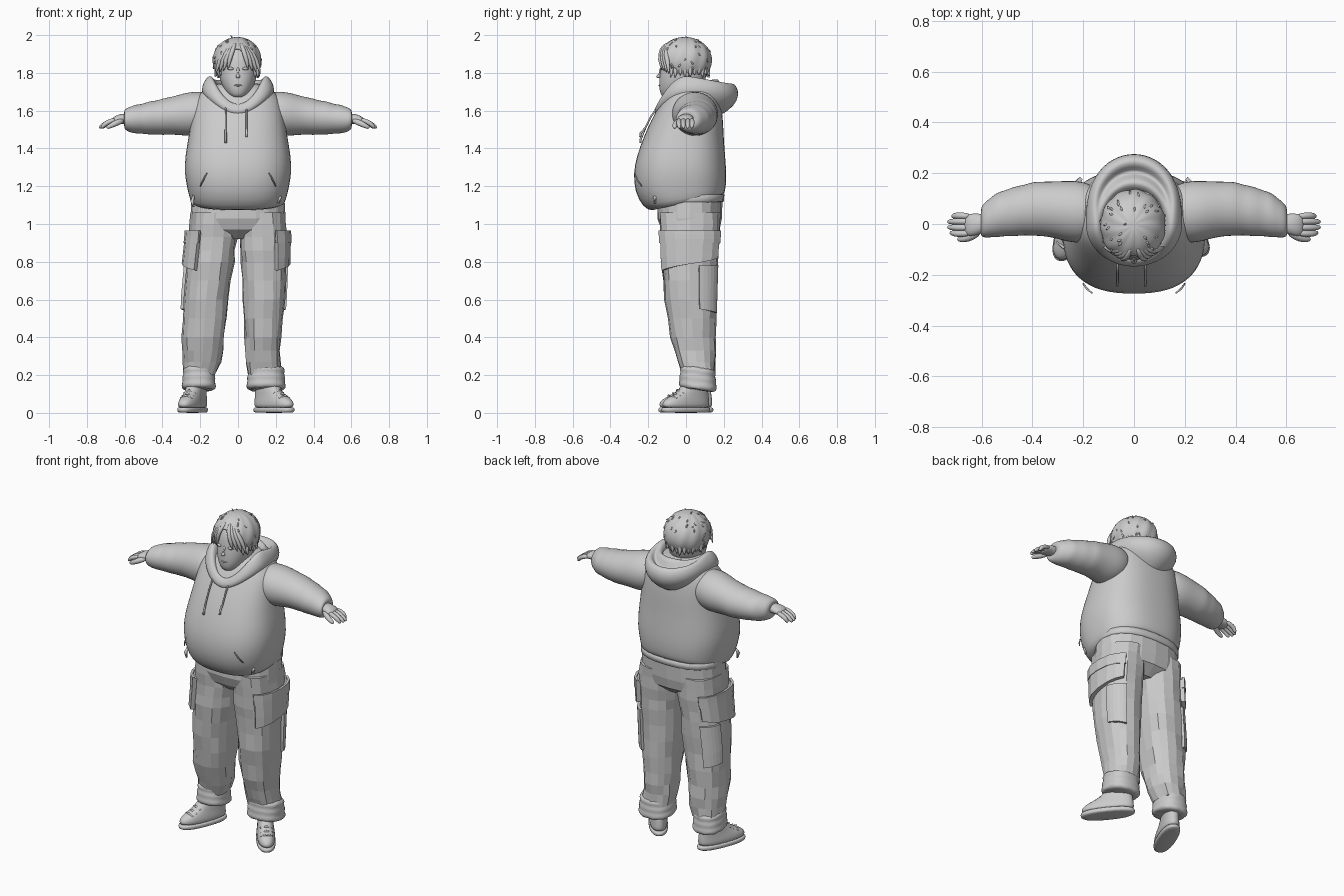
import bpy, bmesh, math, random
from mathutils import Vector

random.seed(4)
TAU = 2 * math.pi


def add(name, geo, smooth=True, sub=0, mirror=False, solid=0):
    me = bpy.data.meshes.new(name)
    me.from_pydata([tuple(v) for v in geo[0]], [], geo[1])
    bm = bmesh.new()
    bm.from_mesh(me)
    bmesh.ops.recalc_face_normals(bm, faces=bm.faces)
    bm.to_mesh(me)
    bm.free()
    for p in me.polygons:
        p.use_smooth = smooth
    ob = bpy.data.objects.new(name, me)
    bpy.context.collection.objects.link(ob)
    if mirror:
        ob.modifiers.new("Mirror", 'MIRROR')
    if solid:
        m = ob.modifiers.new("Solidify", 'SOLIDIFY')
        m.thickness, m.offset = solid, 0
    if sub:
        m = ob.modifiers.new("Subsurf", 'SUBSURF')
        m.levels = m.render_levels = sub
    return ob


def loft(rings, caps=True):
    n = len(rings[0])
    verts = [p for r in rings for p in r]
    faces = [(i * n + j, i * n + (j + 1) % n, (i + 1) * n + (j + 1) % n, (i + 1) * n + j)
             for i in range(len(rings) - 1) for j in range(n)]
    if caps:
        faces += [tuple(range(n)), tuple(range(len(verts) - n, len(verts)))]
    return verts, faces


def merge(geos):
    verts, faces = [], []
    for v, f in geos:
        k = len(verts)
        verts += v
        faces += [tuple(i + k for i in q) for q in f]
    return verts, faces


def oval(a, rx, ry, e):
    c, s = math.cos(a), math.sin(a)
    return rx * math.copysign(abs(c) ** (2 / e), c), ry * math.copysign(abs(s) ** (2 / e), s)


# horizontal ring: z, x range, y range, rise from front to back
def hring(z, x0, x1, yf, yb, slant=0, n=24, e=2.4):
    out = []
    for j in range(n):
        x, y = oval(TAU * j / n, (x1 - x0) / 2, (yb - yf) / 2, e)
        out.append(Vector(((x0 + x1) / 2 + x, (yf + yb) / 2 + y, z + slant * 2 * y / (yb - yf))))
    return out


def stack(rows, n=24, e=2.4):
    return loft([hring(r[0], -r[1], r[1], r[2], r[3], *r[4:], n=n, e=e) for r in rows])


# ring facing along x, used for the arms
def xring(x, cy, cz, ry, rz, n=20):
    return [Vector((x, cy + ry * math.cos(TAU * j / n), cz + rz * math.sin(TAU * j / n))) for j in range(n)]


def tube(pts, radii, n=8):
    pts = [Vector(p) for p in pts]
    rings = []
    for i, p in enumerate(pts):
        t = pts[min(i + 1, len(pts) - 1)] - pts[max(i - 1, 0)]
        q = t.to_track_quat('Z', 'Y')
        rings.append([p + q @ Vector((radii[i] * math.cos(TAU * j / n), radii[i] * math.sin(TAU * j / n), 0))
                      for j in range(n)])
    return loft(rings)


# hoodie body
add("hoodie_body", stack([
    (1.14, .21, -.13, .16, .03), (1.105, .238, -.175, .195, .045), (1.13, .256, -.23, .207, .04),
    (1.19, .27, -.272, .213, .02), (1.27, .285, -.28, .215), (1.36, .281, -.262, .208),
    (1.46, .262, -.225, .2), (1.55, .25, -.185, .197), (1.63, .24, -.14, .187),
    (1.68, .215, -.11, .175), (1.72, .17, -.08, .16), (1.75, .11, -.05, .13)], n=32, e=2.5), sub=1)

# sleeves with soft folds and cuffs
add("sleeves", loft([xring(*r) for r in (
    (.12, .05, 1.6, .09, .09), (.2, .045, 1.585, .125, .118), (.26, .05, 1.582, .122, .118),
    (.31, .056, 1.578, .113, .108), (.36, .06, 1.572, .108, .1), (.4, .06, 1.568, .108, .098),
    (.43, .055, 1.563, .1, .09), (.47, .05, 1.562, .1, .09), (.51, .042, 1.556, .09, .078),
    (.54, .036, 1.556, .09, .078), (.565, .025, 1.553, .078, .07), (.59, .015, 1.553, .07, .062),
    (.605, .008, 1.555, .055, .045), (.6, .005, 1.555, .04, .03))]), sub=1, mirror=True)

# hands
add("palms", loft([xring(*r, n=12) for r in (
    (.57, .005, 1.555, .036, .03), (.61, 0, 1.558, .042, .028), (.645, -.004, 1.553, .048, .024),
    (.672, -.005, 1.543, .04, .014))]), sub=1, mirror=True)
fingers = [tube([(.645, y, 1.552), (.675, y * 1.1, 1.545), (.705, y * 1.1, 1.53), (end - .008, y, 1.514), (end, y, 1.508)],
                [.012, .0145, .0135, .011, .005])
           for y, end in ((.03, .718), (.009, .735), (-.013, .735), (-.035, .725))]
fingers.append(tube([(.605, -.025, 1.55), (.64, -.05, 1.537), (.67, -.06, 1.522), (.69, -.06, 1.512), (.695, -.06, 1.508)],
                    [.016, .018, .015, .011, .005]))
add("fingers", merge(fingers), sub=1, mirror=True)

# hood: profiles (radius, height) at back, side and front, blended around the neck
BACK = ((.15, 1.56), (.225, 1.595), (.278, 1.655), (.28, 1.71), (.255, 1.75), (.225, 1.735), (.205, 1.69), (.185, 1.75), (.155, 1.785), (.12, 1.7))
SIDE = ((.17, 1.66), (.19, 1.69), (.192, 1.72), (.182, 1.75), (.165, 1.775), (.153, 1.783), (.143, 1.783), (.132, 1.775), (.12, 1.75), (.105, 1.68))
FRONT = ((.13, 1.57), (.158, 1.575), (.168, 1.59), (.168, 1.605), (.16, 1.62), (.152, 1.63), (.145, 1.635), (.138, 1.635), (.125, 1.625), (.09, 1.6))
rings = []
for b, s, f in zip(BACK, SIDE, FRONT):
    ring = []
    for j in range(40):
        a = TAU * j / 40
        c = math.cos(a)
        wb, wf, ws = (c * c if c > 0 else 0), (c * c if c < 0 else 0), 1 - c * c
        r, z = (wb * b[k] + ws * s[k] + wf * f[k] for k in (0, 1))
        ring.append(Vector((r * math.sin(a), r * c, z)))
    rings.append(ring)
add("hood", loft(rings, caps=False), sub=1)

# drawstrings, hem toggles, front pocket seams
add("drawstrings", merge([
    tube([(x, -.15, 1.62), (x, -.185, 1.57), (x, -.215, 1.51), (x, -.24, z + .02), (x, -.242, z)],
         [.004, .005, .005, .006, .006]) for x, z in ((-.065, 1.43), (.045, 1.46))]))
add("hem_toggles", merge([tube([(x, -.15, z + .03), (x * 1.03, -.165, z), (x, -.165, z - .03)], [.006, .01, .006])
                          for x, z in ((-.235, 1.12), (.215, 1.14))]))
add("pocket_seams", tube([(.2, -.235, 1.2), (.185, -.256, 1.23), (.165, -.272, 1.27)], [.003, .004, .003]), mirror=True)

# trousers: z, front y, back y, then outer/inner x of each leg (character's right, left)
LEG = ((1.06, -.145, .185, -.25, 0, 0, .25), (.93, -.135, .178, -.26, -.004, .004, .258),
       (.8, -.13, .168, -.275, -.02, .015, .256), (.6, -.115, .161, -.293, -.045, .026, .248),
       (.4, -.08, .156, -.296, -.07, .033, .232), (.3, -.05, .156, -.291, -.08, .037, .224),
       (.2, -.02, .153, -.285, -.12, .047, .235))


def leg_point(side, z, ang, off=0):
    for p, q in zip(LEG, LEG[1:]):
        if z >= q[0] - 1e-6:
            break
    t = (p[0] - z) / (p[0] - q[0])
    v = [a + (b - a) * t for a, b in zip(p, q)]
    x0, x1 = v[3:5] if side < 0 else v[5:7]
    x, y = oval(ang, (x1 - x0) / 2 + off, (v[2] - v[1]) / 2 + off, 2.4)
    return Vector(((x0 + x1) / 2 + x, (v[1] + v[2]) / 2 + y, z))


def patch(side, a0, a1, z0, z1, slant, off):
    nu, nv, verts = 7, 4, []
    for i in range(nv):
        for j in range(nu):
            u = j / (nu - 1)
            a = math.radians(a0 + (a1 - a0) * u)
            z = z0 + slant * u + (z1 - z0 - slant * u) * i / (nv - 1)
            verts.append(leg_point(side, z, a if side > 0 else math.pi - a, off))
    return verts, [(i * nu + j, i * nu + j + 1, (i + 1) * nu + j + 1, (i + 1) * nu + j)
                   for i in range(nv - 1) for j in range(nu - 1)]


add("trouser_seat", stack([(1.19, .23, -.13, .192), (1.16, .243, -.145, .198), (1.12, .247, -.15, .193),
                           (1.03, .252, -.152, .19), (.97, .245, -.13, .178), (.92, .16, -.07, .12)], n=20), smooth=False)
add("waistband", stack([(1.115, .245, -.14, .19), (1.12, .25, -.15, .2), (1.155, .248, -.15, .203), (1.16, .24, -.14, .19)], n=24))

for side, word in ((-1, "right"), (1, "left")):
    # faceted trouser leg
    rings = []
    for z in (1.06, 1, .93, .86, .8, .7, .6, .5, .4, .33, .27, .2):
        rings.append([leg_point(side, z, TAU * j / 16, random.uniform(-.007, .005)) for j in range(16)])
    add(word + "_trouser_leg", loft(rings), smooth=False)
    # bunched ankle cuff
    x0, x1 = (-.295, -.12) if side < 0 else (.048, .25)
    rows = ((.25, -.012), (.222, .002), (.205, -.008), (.185, .004), (.165, -.003), (.145, .007), (.125, 0), (.12, -.02))
    rings = []
    for i, (z, o) in enumerate(rows):
        r = hring(z, x0 - o, x1 + o, -.035 - o, .16 + o, -.012, n=20)
        rings.append([p + Vector((0, 0, .007 * math.sin(3 * j + i))) for j, p in enumerate(r)])
    add(word + "_ankle_cuff", loft(rings), sub=1)
    # cargo pockets
    add(word + "_cargo_pocket", patch(side, -62, 60, .755, .955, .065, .01), smooth=False, solid=.024)
    add(word + "_pocket_flap", patch(side, -64, 62, .9, .965, 0, .018), smooth=False, solid=.014)
    add(word + "_small_pocket", patch(side, 15, 68, .55, .78, -.02, .006), smooth=False, solid=.016)
    # shoes, toes turned out
    upper = stack([(.02, .05, -.15, .148), (.045, .053, -.155, .15), (.07, .05, -.14, .148), (.092, .046, -.09, .145),
                   (.12, .045, -.04, .14), (.17, .042, -.01, .125)], n=20)
    sole = stack([(0, .049, -.148, .148), (.006, .055, -.158, .156), (.026, .055, -.158, .156), (.03, .051, -.153, .15)], n=20)
    laces = merge([tube([(-.034, y + .012, z - .012), (0, y, z + .003), (.034, y + .012, z - .012)], [.005, .006, .005], 6)
                   for y, z in ((-.1, .089), (-.075, .1), (-.05, .117))])
    for part, geo, sub in (("upper", upper, 1), ("sole", sole, 1), ("laces", laces, 0)):
        ob = add(word + "_shoe_" + part, geo, sub=sub)
        ob.location = (-.24, 0, 0) if side < 0 else (.19, 0, 0)
        ob.rotation_euler.z = math.radians(-22 if side < 0 else 38)

# head, neck and face
add("neck", stack([(1.6, .075, -.06, .09), (1.66, .068, -.05, .085), (1.74, .066, -.05, .085)]), sub=1)
add("head", stack([(1.668, .025, -.115, -.05), (1.68, .05, -.132, .02), (1.71, .075, -.142, .07), (1.75, .093, -.143, .1),
                   (1.79, .1, -.14, .11), (1.83, .102, -.134, .115), (1.88, .102, -.13, .118), (1.93, .09, -.1, .1),
                   (1.96, .05, -.06, .06)], e=2.2), sub=1)
add("nose", tube([(0, -.125, 1.83), (0, -.14, 1.805), (0, -.15, 1.785), (0, -.14, 1.773)], [.008, .012, .018, .01]), sub=1)
add("mouth", tube([(-.03, -.133, 1.735), (0, -.145, 1.732), (.03, -.133, 1.735)], [.003, .006, .003]), sub=1)
add("eyes", tube([(.022, -.131, 1.822), (.032, -.131, 1.823), (.044, -.128, 1.823), (.058, -.121, 1.82)],
                 [.002, .009, .009, .002]), sub=1, mirror=True)
add("ears", tube([(.1, .005, 1.77), (.11, .008, 1.795), (.112, .01, 1.82), (.1, .01, 1.84)], [.006, .014, .016, .006]),
    sub=1, mirror=True)


# hair: ridged cap opened over the face
def hair_point(az, el, k=1.0):
    r = k * (1 + .022 * math.sin(11 * az + 3 * el) * math.cos(el))
    return Vector((-.004 + .124 * r * math.cos(el) * math.sin(az), -.006 + .138 * r * math.cos(el) * math.cos(az),
                   1.865 + .12 * r * math.sin(el)))


rings = [[hair_point(TAU * j / 48, math.radians(el)) for j in range(48)] for el in range(-60, 89, 6)]
verts, faces = loft(rings)


def keep(f):
    c = sum((verts[i] for i in f), Vector()) / len(f)
    if len(f) > 4:
        return c.z > 1.9
    hem = 1.93 - abs(c.x) * 1.0 if c.y < -.05 else 1.785
    return c.z > hem


add("hair_cap", (verts, [f for f in faces if keep(f)]), sub=1, solid=.01)

# curtain fringe, ragged hem locks and loose tufts
locks = []
for s in (-1, 1):
    for k in range(4):
        x = s * (.05 + .02 * k)
        locks.append(tube([(s * .012, -.09 + .01 * k, 1.962), (x * .55, -.135 + .008 * k, 1.925), (x * .9, -.138 + .013 * k, 1.87),
                           (x * 1.1, -.128 + .013 * k, 1.815 - .01 * k)], [.008, .017, .018, .002], 6))
for i in range(22):
    az = math.radians(-125 + 250 * i / 21)
    p, d = hair_point(az, -.45, .97), Vector((math.sin(az), math.cos(az), 0))
    locks.append(tube([p + Vector((0, 0, .05)), p + Vector((0, 0, .01)), p + d * random.uniform(-.01, .016) - Vector((0, 0, random.uniform(.025, .045)))],
                      [.012, .02, .002], 6))
add("hair_locks", merge(locks), sub=1)
tufts = []
for i in range(46):
    az, el = random.uniform(-2.5, 2.5), random.uniform(-.3, 1.2)
    p = hair_point(az, el)
    q = hair_point(az + random.uniform(-.12, .12), el - .15, 1.07)
    tufts.append(tube([p, (p + q) / 2 + (q - p) * .1, q], [.004, .005, .001], 5))
tufts.append(tube([(-.03, .0, 1.975), (-.034, 0, 1.99), (-.04, -.003, 2.0)], [.004, .004, .001], 5))
add("hair_tufts", merge(tufts))
